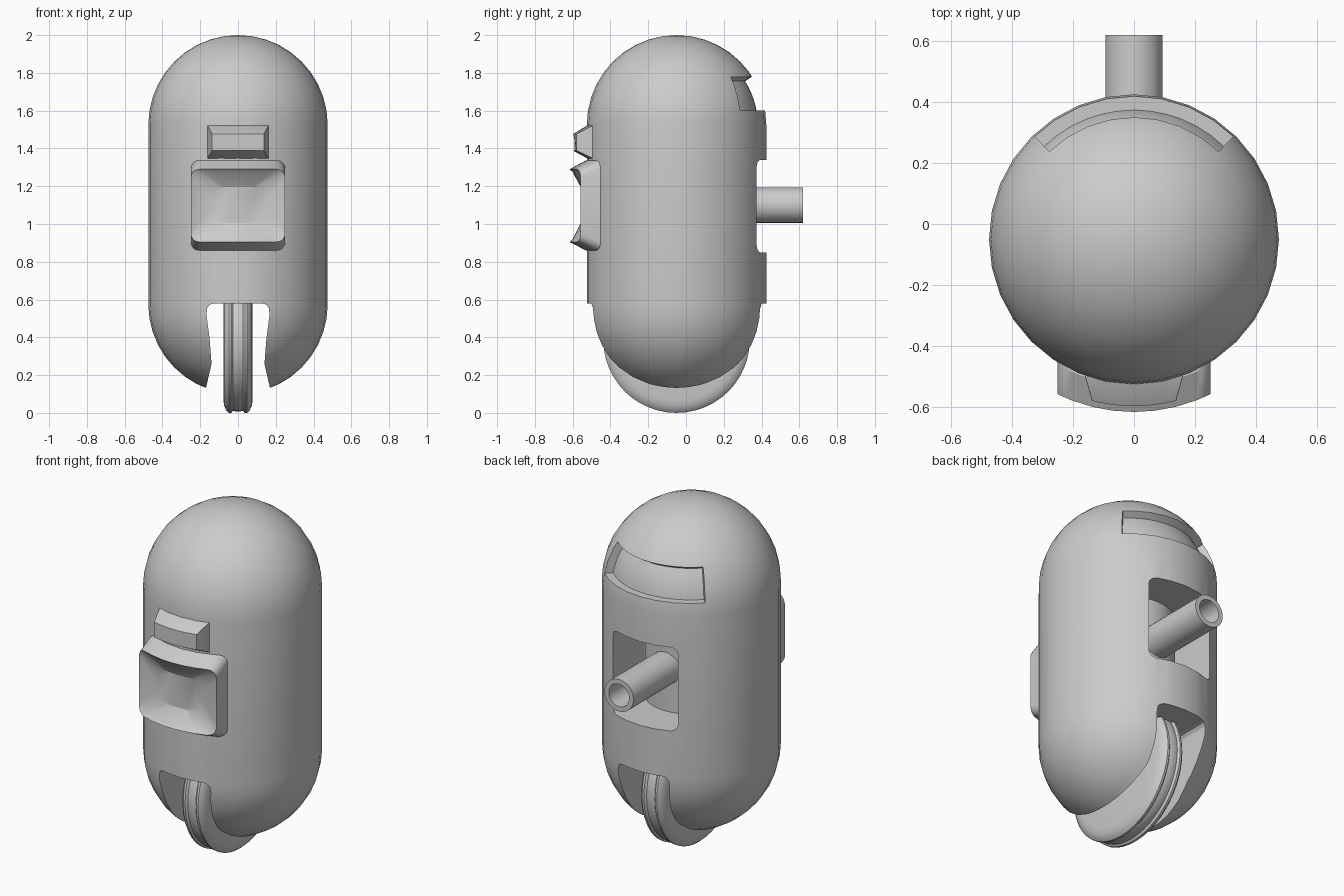
import bpy, bmesh
from math import sin, cos, pi, radians, sqrt
from mathutils import Matrix

if "Cube" in bpy.data.objects:
    bpy.data.objects.remove(bpy.data.objects["Cube"])

CY = -0.05          # body axis lies at this y
R = 0.475           # body radius


def finish(name, bm, matrix=Matrix()):
    bmesh.ops.remove_doubles(bm, verts=bm.verts, dist=1e-5)
    bmesh.ops.recalc_face_normals(bm, faces=bm.faces)
    bm.transform(matrix)
    me = bpy.data.meshes.new(name)
    bm.to_mesh(me)
    bm.free()
    ob = bpy.data.objects.new(name, me)
    bpy.context.collection.objects.link(ob)
    return ob


def loft(name, loops, ring=False, matrix=Matrix()):
    """Bridge equal-length closed loops; cap the ends unless they form a ring."""
    bm = bmesh.new()
    rows = [[bm.verts.new(p) for p in lp] for lp in loops]
    n = len(rows[0])
    pairs = list(zip(rows, rows[1:])) + ([(rows[-1], rows[0])] if ring else [])
    for a, b in pairs:
        for i in range(n):
            j = (i + 1) % n
            bm.faces.new((a[i], a[j], b[j], b[i]))
    if not ring:
        bm.faces.new(rows[0])
        bm.faces.new(rows[-1])
    return finish(name, bm, matrix)


def lathe(name, profile, segs, matrix=Matrix(), ring=False):
    loops = [[(r * cos(2 * pi * i / segs), r * sin(2 * pi * i / segs), z)
              for i in range(segs)] for r, z in profile]
    return loft(name, loops, ring, matrix)


def rounded(hx, z0, z1, r, steps=4):
    """Rounded rectangle in x and z, with points along the long edges for bending."""
    corners = [(hx - r, z1 - r, 0), (-hx + r, z1 - r, 90),
               (-hx + r, z0 + r, 180), (hx - r, z0 + r, 270)]
    pts = []
    for k, (cx, cz, a0) in enumerate(corners):
        for s in range(steps + 1):
            a = radians(a0 + 90 * s / steps)
            pts.append((cx + r * cos(a), cz + r * sin(a)))
        if k in (0, 2):
            nx = corners[k + 1][0]
            zz = pts[-1][1]
            pts += [(cx + (nx - cx) * t / 6, zz) for t in range(1, 6)]
    return pts


def on_cylinder(pts, rad):
    return [(x, CY - sqrt(rad * rad - x * x), z) for x, z in pts]


def extrude_y(name, pts, y0, y1):
    return loft(name, [[(x, y, z) for x, z in pts] for y in (y0, y1)])


def cut(target, cutter):
    cutter.hide_render = True
    m = target.modifiers.new("cut", 'BOOLEAN')
    m.operation, m.solver, m.object = 'DIFFERENCE', 'EXACT', cutter
    bpy.context.view_layer.objects.active = target
    bpy.ops.object.modifier_apply(modifier=m.name)
    bpy.data.objects.remove(cutter)


axis = Matrix.Translation((0, CY, 0))

# Capsule body
ZT, ZB, N = 1.525, 0.575, 10
arc = [i * pi / 2 / N for i in range(N + 1)]
prof = [(max(R * sin(a), 1e-6), ZB - R * cos(a)) for a in arc]
prof += [(max(R * cos(a), 1e-6), ZT + R * sin(a)) for a in arc]
body = lathe("body", prof, 32, axis)

# Wheel slot through the underside
half = [(0.21, -0.04), (0.17, 0.13), (0.14, 0.26), (0.15, 0.39), (0.167, 0.52),
        (0.163, 0.555), (0.15, 0.573), (0.125, 0.58)]
cut(body, extrude_y("slot_cutter", half + [(-x, z) for x, z in reversed(half)], -1, 1))

# Rear pocket
cut(body, extrude_y("pocket_cutter", rounded(0.21, 0.85, 1.34, 0.04), 0.05, 0.7))

# Shallow curved vent high on the back
top = radians(32.5)
sec = [(0.6, 1.6)]
for i in range(6):
    a = radians(10) + (top - radians(10)) * i / 5
    sec.append((0.43 * cos(a), ZT + 0.43 * sin(a) if i else 1.6))
sec.append((0.6 * cos(top), ZT + 0.6 * sin(top)))
sweep = [radians(90 - 44 + 88 * i / 12) for i in range(13)]
cut(body, loft("vent_cutter", [[(r * cos(t), r * sin(t), z) for r, z in sec]
                               for t in sweep], matrix=axis))

# Inner core seen at the back of the pocket
core = lathe("inner_core", [(0.25, 0.75), (0.25, 1.45)], 32, axis)

# Rear pipe
to_y = Matrix.Translation((0, 0, 1.1)) @ Matrix.Rotation(-pi / 2, 4, 'X')
pipe = lathe("rear_pipe", [(0.094, 0.15), (0.094, 0.62), (0.066, 0.62), (0.066, 0.2),
                           (0.001, 0.2), (0.001, 0.15)], 32, to_y, ring=True)

# Front screen housing with dished face
screen = loft("front_screen", [
    on_cylinder(rounded(0.25, 0.86, 1.337, 0.045), 0.43),
    on_cylinder(rounded(0.25, 0.86, 1.337, 0.045), 0.48),
    on_cylinder(rounded(0.25, 0.905, 1.29, 0.045), 0.566),
    on_cylinder(rounded(0.235, 0.92, 1.275, 0.06), 0.55),
    on_cylinder(rounded(0.145, 1.005, 1.195, 0.07), 0.507)])

# Small bevelled block above the screen
block = loft("brow_block", [
    on_cylinder(rounded(0.168, 1.335, 1.535, 0.001, 1), 0.43),
    on_cylinder(rounded(0.166, 1.34, 1.53, 0.001, 1), 0.46),
    on_cylinder(rounded(0.138, 1.388, 1.477, 0.001, 1), 0.547)])

# Grooved wheel
side = [(0.001, 0.078), (0.32, 0.078), (0.35, 0.073), (0.375, 0.062), (0.388, 0.048),
        (0.388, 0.036), (0.377, 0.026), (0.38, 0.012)]
to_x = Matrix.Translation((0, CY, 0.388)) @ Matrix.Rotation(pi / 2, 4, 'Y')
wheel = lathe("wheel", side + [(r, -h) for r, h in reversed(side)], 48, to_x)

# Smooth shading with sharp edges kept
for ob in (body, core, pipe, screen, block, wheel):
    bpy.ops.object.select_all(action='DESELECT')
    ob.select_set(True)
    bpy.context.view_layer.objects.active = ob
    bpy.ops.object.shade_smooth_by_angle(angle=radians(25))
